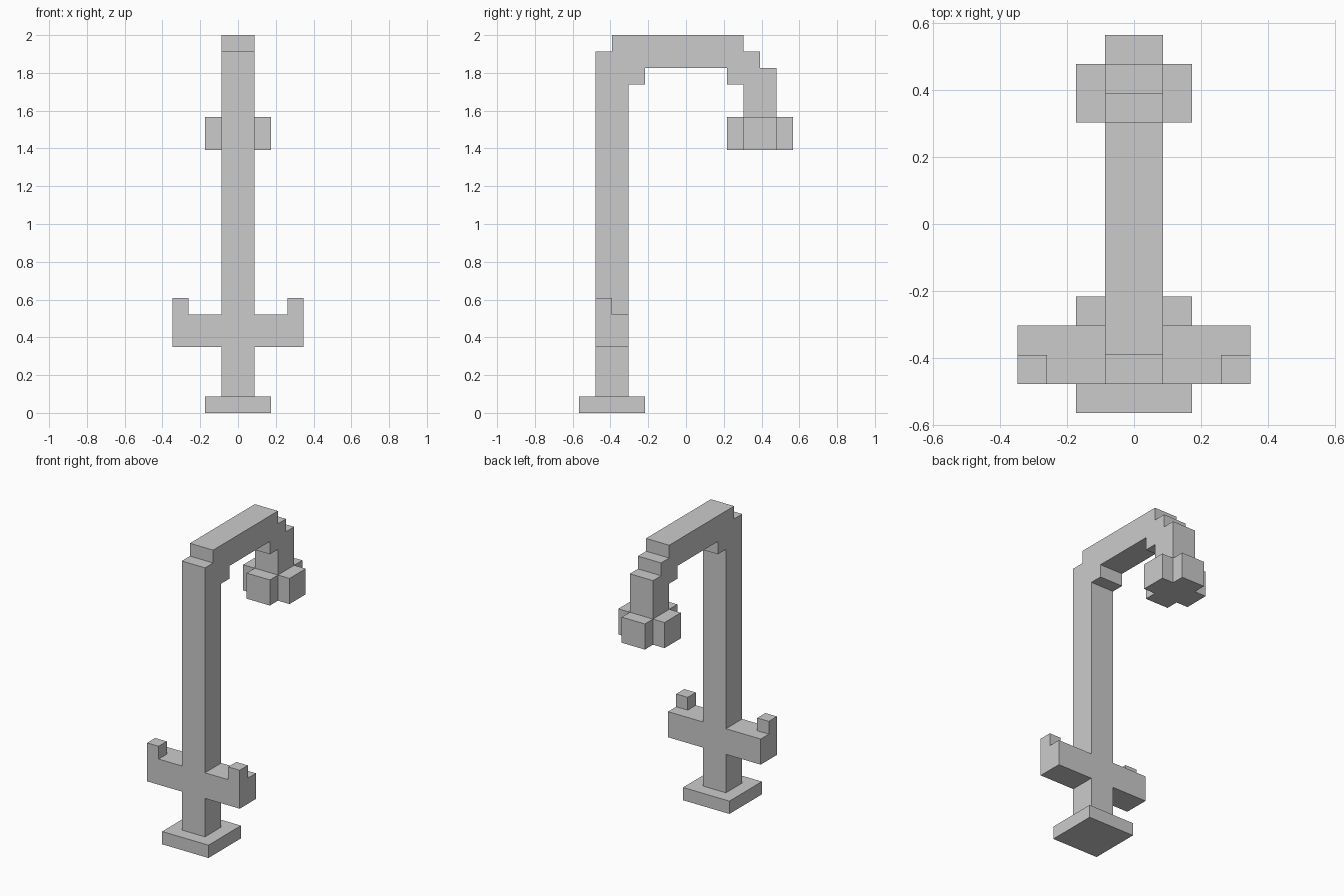
import bpy, bmesh
from mathutils import Vector

if "Cube" in bpy.data.objects:
    bpy.data.objects.remove(bpy.data.objects["Cube"])

U = 2 / 23  # block size: the lamp is 23 blocks tall


def prism(name, outline, to_point, depth):
    """Extrude a flat outline (in blocks) along the vector depth."""
    bm = bmesh.new()
    face = bm.faces.new([bm.verts.new(Vector(to_point(a, b)) * U) for a, b in outline])
    ext = bmesh.ops.extrude_face_region(bm, geom=[face])
    moved = [g for g in ext["geom"] if isinstance(g, bmesh.types.BMVert)]
    bmesh.ops.translate(bm, verts=moved, vec=Vector(depth) * U)
    bmesh.ops.recalc_face_normals(bm, faces=bm.faces[:])
    mesh = bpy.data.meshes.new(name)
    bm.to_mesh(mesh)
    bm.free()
    obj = bpy.data.objects.new(name, mesh)
    bpy.context.collection.objects.link(obj)
    return obj


def block(name, x, y, z):
    """Box from (min, max) ranges in blocks."""
    outline = [(x[0], y[0]), (x[1], y[0]), (x[1], y[1]), (x[0], y[1])]
    return prism(name, outline, lambda a, b: (a, b, z[0]), (0, 0, z[1] - z[0]))


# Square foot
block("base", (-2, 2), (-6.5, -2.5), (0, 1))

# Post, stepped arch and drop as one side profile
hook = [(-5.5, 1), (-3.5, 1), (-3.5, 20), (-2.5, 20), (-2.5, 21), (2.5, 21),
        (2.5, 20), (3.5, 20), (3.5, 18), (5.5, 18), (5.5, 21), (4.5, 21),
        (4.5, 22), (3.5, 22), (3.5, 23), (-4.5, 23), (-4.5, 22), (-5.5, 22)]
# the underside step meets the drop at the inner corner
prism("post_and_arch", hook, lambda y, z: (-1, y, z), (2, 0, 0))

# Plus-shaped head
cy = 4.5
plus = [(-1, -2), (1, -2), (1, -1), (2, -1), (2, 1), (1, 1),
        (1, 2), (-1, 2), (-1, 1), (-2, 1), (-2, -1), (-1, -1)]
prism("head", plus, lambda x, y: (x, y + cy, 16), (0, 0, 2))

# Side handles with upright tips, mirrored across x
for part in (block("handle", (1, 4), (-5.5, -3.5), (4, 6)),
             block("handle_tip", (3, 4), (-5.5, -4.5), (6, 7))):
    part.modifiers.new("mirror", "MIRROR").use_axis[0] = True
